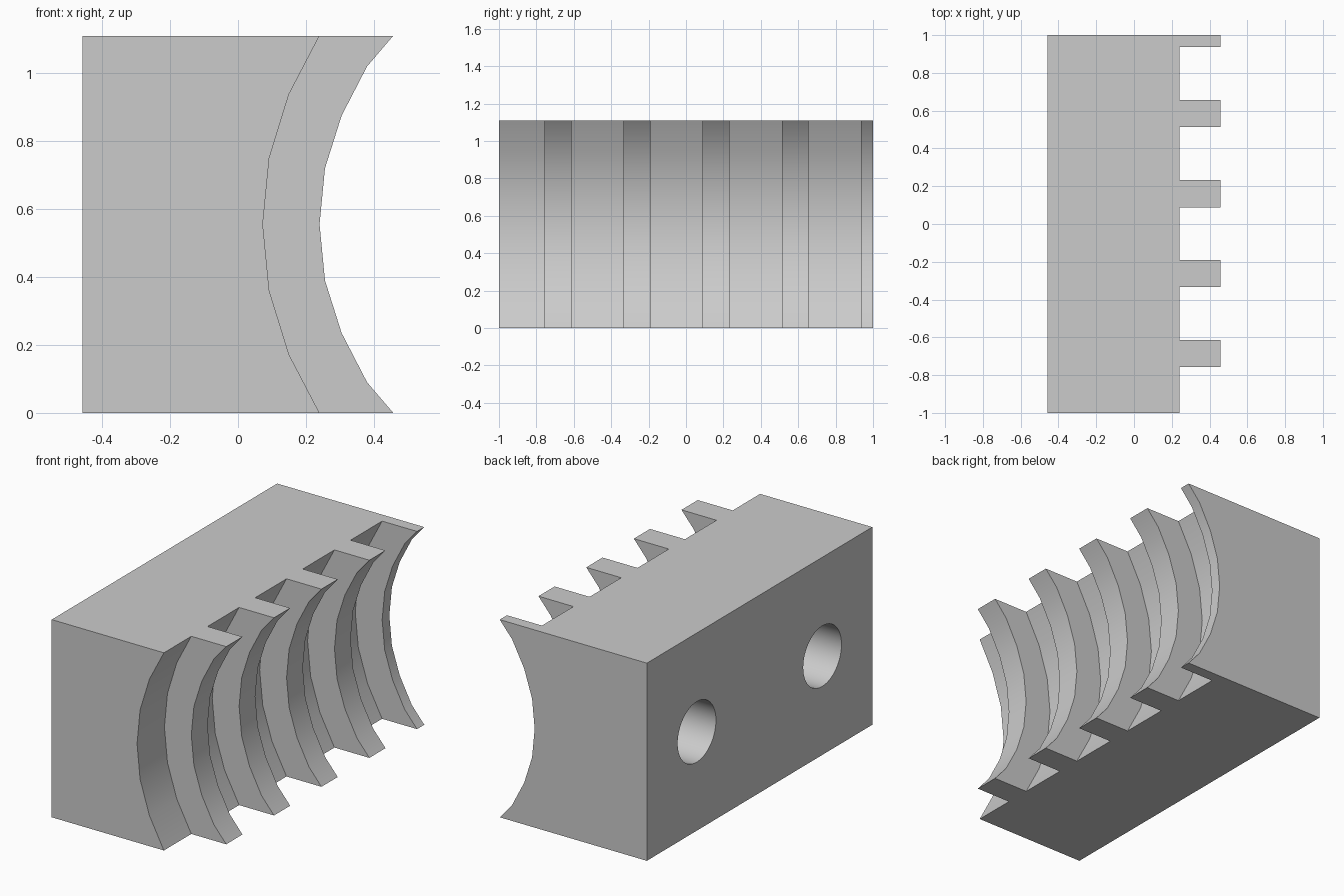
import bpy, bmesh, math
from mathutils import Matrix

cube = bpy.data.objects.get("Cube")
if cube:
    bpy.data.objects.remove(cube, do_unlink=True)

HEIGHT = 1.11
MID = HEIGHT / 2
BACK = -0.457
HOLE_RADIUS = 0.17
HOLE_DEPTH = 0.4

# Plain grey material
grey = bpy.data.materials.new("plain grey")
grey.use_nodes = True
colour = (0.6, 0.6, 0.6, 1)
grey.diffuse_color = colour
grey.node_tree.nodes["Principled BSDF"].inputs["Base Color"].default_value = colour


def mirrored(lower_half):
    """Complete a curve that ends at mid height by mirroring it upward."""
    return lower_half + [(x, HEIGHT - z) for x, z in reversed(lower_half[:-1])]


def extrude_profile(bm, profile, y0, y1):
    """Add a solid with an (x, z) outline running from y0 to y1."""
    ends = [[bm.verts.new((x, y, z)) for x, z in profile] for y in (y0, y1)]
    bm.faces.new(ends[0])
    bm.faces.new(reversed(ends[1]))
    n = len(profile)
    for i in range(n):
        j = (i + 1) % n
        bm.faces.new((ends[0][j], ends[0][i], ends[1][i], ends[1][j]))


def make_object(name, bm):
    bmesh.ops.recalc_face_normals(bm, faces=bm.faces)
    mesh = bpy.data.meshes.new(name)
    bm.to_mesh(mesh)
    bm.free()
    mesh.materials.append(grey)
    obj = bpy.data.objects.new(name, mesh)
    bpy.context.collection.objects.link(obj)
    return obj


# Block with the curved tooth profile along its whole length
tooth_curve = mirrored([(0.457, 0), (0.38, 0.09), (0.305, 0.235),
                        (0.256, 0.39), (0.24, MID)])
bm = bmesh.new()
extrude_profile(bm, [(BACK, HEIGHT), (BACK, 0)] + tooth_curve, -1, 1)
block = make_object("toothed_jaw_block", bm)

# Grooves between the teeth, slightly overshooting top and bottom
groove_curve = mirrored([(0.266, -0.05), (0.15, 0.172), (0.092, 0.36), (0.073, MID)])
groove = [(0.6, HEIGHT + 0.05), (0.6, -0.05)] + groove_curve
bm = bmesh.new()
for y0, y1 in [(-1.1, -0.757), (-0.613, -0.333), (-0.19, 0.088),
               (0.232, 0.513), (0.656, 0.936)]:
    extrude_profile(bm, groove, y0, y1)

# Two round blind holes in the flat back
for y in (-0.557, 0.557):
    length = HOLE_DEPTH + 0.1
    centre = Matrix.Translation((BACK - 0.1 + length / 2, y, MID))
    bmesh.ops.create_cone(bm, cap_ends=True, segments=48, radius1=HOLE_RADIUS,
                          radius2=HOLE_RADIUS, depth=length,
                          matrix=centre @ Matrix.Rotation(math.pi / 2, 4, 'Y'))
cutter = make_object("groove_and_hole_cutter", bm)
cutter.hide_render = True

# Cut the block, then drop the cutter
cut = block.modifiers.new("cut", 'BOOLEAN')
cut.operation = 'DIFFERENCE'
cut.solver = 'EXACT'
cut.object = cutter
bpy.ops.object.select_all(action='DESELECT')
bpy.context.view_layer.objects.active = block
block.select_set(True)
bpy.ops.object.modifier_apply(modifier=cut.name)
bpy.data.objects.remove(cutter, do_unlink=True)

# Soft curves with crisp edges
bpy.ops.object.shade_smooth_by_angle(angle=math.radians(30))
